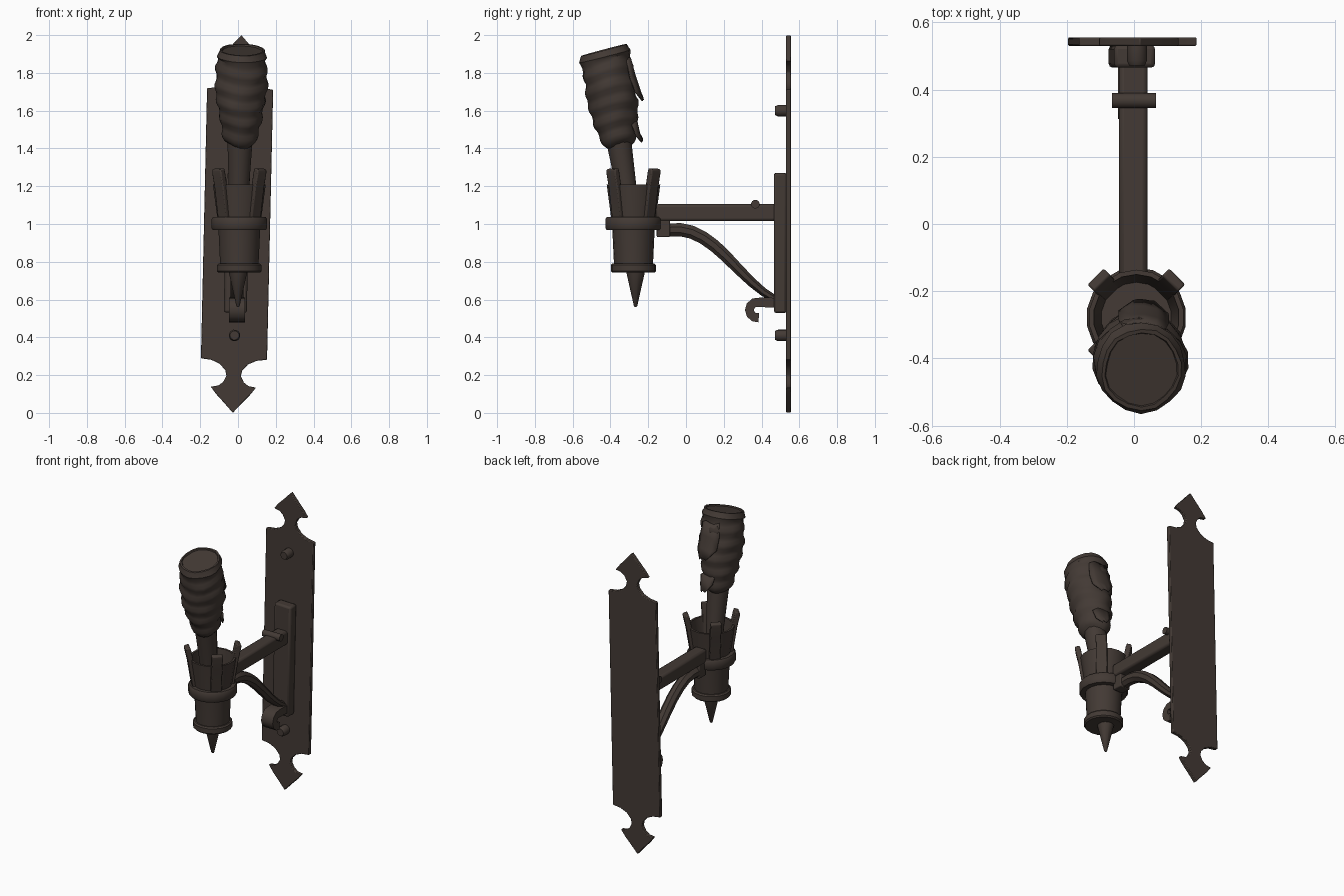
import bpy, bmesh, math, random
from mathutils import Matrix, Vector

if "Cube" in bpy.data.objects:
    bpy.data.objects.remove(bpy.data.objects["Cube"])

random.seed(4)
iron = bpy.data.materials.new("dark_iron_brown")
iron.diffuse_color = (0.056, 0.042, 0.035, 1)
iron.use_nodes = True
iron.node_tree.nodes["Principled BSDF"].inputs["Base Color"].default_value = iron.diffuse_color


def finish(name, bm, matrix=None, bevel=0, angle=35):
    bmesh.ops.remove_doubles(bm, verts=bm.verts, dist=1e-5)
    bmesh.ops.recalc_face_normals(bm, faces=bm.faces)
    if matrix is not None:
        bm.transform(matrix)
    me = bpy.data.meshes.new(name)
    bm.to_mesh(me)
    bm.free()
    me.materials.append(iron)
    ob = bpy.data.objects.new(name, me)
    bpy.context.collection.objects.link(ob)
    if bevel:
        m = ob.modifiers.new("bevel", 'BEVEL')
        m.width, m.segments = bevel, 2
    bpy.ops.object.select_all(action='DESELECT')
    bpy.context.view_layer.objects.active = ob
    ob.select_set(True)
    bpy.ops.object.shade_smooth_by_angle(angle=math.radians(angle))
    return ob


def skin(rings, caps=True):
    """Join equal-length rings of points into a tube."""
    bm = bmesh.new()
    vr = [[bm.verts.new(p) for p in r] for r in rings]
    n = len(vr[0])
    for a, b in zip(vr, vr[1:]):
        for i in range(n):
            j = (i + 1) % n
            bm.faces.new((a[i], a[j], b[j], b[i]))
    if caps:
        bm.faces.new(vr[0])
        bm.faces.new(vr[-1])
    return bm


def lathe(name, profile, n, matrix, warp=None):
    rings = []
    for r, z in profile:
        ring = []
        for i in range(n):
            a = 2 * math.pi * (i + 0.5) / n
            p = Vector((r * math.cos(a), r * math.sin(a), z))
            ring.append(warp(p, a) if warp else p)
        rings.append(ring)
    return finish(name, skin(rings), matrix)


def box(name, lo, hi, bevel=0, matrix=None):
    bm = bmesh.new()
    bmesh.ops.create_cube(bm, size=1)
    lo, hi = Vector(lo), Vector(hi)
    bm.transform(Matrix.Translation((lo + hi) / 2) @ Matrix.Diagonal((hi - lo).to_4d()))
    return finish(name, bm, matrix, bevel)


def sweep(name, path, half_width, sides, power=1.0):
    """Sweep a section along (y, z, half thickness) points in the side plane."""
    rings = []
    for k, (y, z, h) in enumerate(path):
        a, b = path[max(k - 1, 0)], path[min(k + 1, len(path) - 1)]
        t = Vector((0, b[0] - a[0], b[1] - a[1])).normalized()
        nrm = Vector((0, -t.z, t.y))
        ring = []
        for i in range(sides):
            ang = 2 * math.pi * (i + 0.5) / sides
            s = 1 / math.cos(math.pi / sides)
            ring.append(Vector((-0.005 + half_width * s * math.cos(ang), y, z)) + nrm * h * s * math.sin(ang))
        rings.append(ring)
    return finish(name, skin(rings))


# Wall plate with a pointed finial at each end, hung slightly crooked
tilt = Matrix.Translation((-0.005, 0, 1)) @ Matrix.Rotation(math.radians(1.3), 4, 'Y')
end = [(0.175, 0.715), (0.12, 0.722), (0.075, 0.742), (0.045, 0.775), (0.038, 0.805),
       (0.055, 0.838), (0.08, 0.857), (0.12, 0.864), (0.088, 0.905), (0.045, 0.95), (0, 1.0)]
right = [(x, -z) for x, z in reversed(end)] + end
outline = right + [(-x, z) for x, z in reversed(right) if x > 0]
plate = skin([[(x, y, z) for x, z in outline] for y in (0.53, 0.555)])
finish("wall_plate", plate, tilt, 0.004)

# Raised strap and bolts on the plate
box("backing_strap", (-0.06, 0.465, -0.47), (0.062, 0.532, 0.27), 0.012, tilt)
for name, z in (("upper_bolt", 0.6), ("lower_bolt", -0.59)):
    lathe(name, [(0.031, 0), (0.031, 0.048), (0.024, 0.062)], 12,
          tilt @ Matrix.Translation((0, 0.534, z)) @ Matrix.Rotation(math.pi / 2, 4, 'X'))

# Arm, cross pin and block under the arm
box("arm", (-0.044, -0.16, 1.015), (0.04, 0.48, 1.105), 0.014)
lathe("cross_pin", [(0.023, -0.065), (0.023, 0.065)], 12,
      Matrix.Translation((0, 0.367, 1.105)) @ Matrix.Rotation(math.pi / 2, 4, 'Y'))
box("brace_block", (-0.04, -0.155, 0.93), (0.035, -0.085, 1.02), 0.006)

# Curved brace and the curled hook at its foot
sweep("curved_brace", [(-0.1, 0.968, 0.034), (-0.03, 0.97, 0.035), (0.03, 0.957, 0.035),
                       (0.09, 0.928, 0.034), (0.15, 0.885, 0.033), (0.21, 0.83, 0.031),
                       (0.28, 0.758, 0.028), (0.35, 0.69, 0.025), (0.41, 0.64, 0.022),
                       (0.475, 0.6, 0.02)], 0.034, 8)
hook = [(0.48, 0.582, 0.026), (0.43, 0.585, 0.026), (0.39, 0.585, 0.025)]
hook += [(0.378 + 0.042 * math.cos(a), 0.545 + 0.042 * math.sin(a), 0.024)
         for a in (math.radians(d) for d in range(115, 281, 33))]
sweep("curled_hook", hook, 0.043, 4)

# Torch cup with bands, drop spike and four prongs
cup_m = Matrix.Translation((0.007, -0.278, 0))
lathe("cup", [(0.102, 0.76), (0.112, 0.97), (0.118, 1.03), (0.142, 1.21), (0.128, 1.21),
              (0.104, 1.03), (0.098, 0.95)], 18, cup_m)
lathe("cup_band", [(0.115, 0.968), (0.142, 0.968), (0.149, 0.978), (0.149, 1.026),
                   (0.142, 1.036), (0.115, 1.036)], 18, cup_m)
lathe("base_band", [(0.112, 0.742), (0.12, 0.75), (0.12, 0.782), (0.112, 0.79)], 18, cup_m)
lathe("drop_spike", [(0.052, 0.75), (0.009, 0.565), (0.004, 0.56)], 12,
      Matrix.Translation((0.0, -0.267, 0)))
for i in range(4):
    section = [(0.114, 0.014, 1.03), (0.139, 0.016, 1.2), (0.154, 0.017, 1.27), (0.158, 0.014, 1.292)]
    rings = [[(r + sx * t, sy * 0.034, z - sx * 0.004) for sx, sy in ((-1, -1), (1, -1), (1, 1), (-1, 1))]
             for r, t, z in section]
    finish(f"prong_{i + 1}", skin(rings),
           cup_m @ Matrix.Rotation(math.radians(45 + 90 * i), 4, 'Z'), 0.006)

# Leaning torch: local z runs up the handle
axis = Vector((0.022, -0.148, 0.92))
lean = Matrix.Translation((0, -0.285, 1.0)) @ Vector((0, 0, 1)).rotation_difference(axis).to_matrix().to_4x4()
lathe("torch_handle", [(0.05, -0.04), (0.056, 0.2), (0.064, 0.36), (0.072, 0.5)], 12, lean)


def crumple(p, a):
    """Uneven cloth folds, with the top cut on a slant."""
    k = 1 + 0.025 * math.sin(2 * a + 19 * p.z) + 0.018 * math.sin(5 * a - 31 * p.z)
    k += random.uniform(-0.012, 0.012)
    slope = 0.1 * max(0, (p.z - 0.6) / 0.33)
    fold = 0.012 * math.sin(2 * a + 1) * (p.z < 0.88)
    return Vector((p.x * k, p.y * k, p.z + slope * p.y + fold))


wrap = [(0.06, 0.42), (0.08, 0.435)]
levels = 21
for i in range(levels):
    t = i / (levels - 1)
    bulge = 0.088 + 0.052 * math.sin(min(t * 1.5, 1) * math.pi / 2) - 0.008 * t
    wrap.append((bulge + 0.006 * math.sin(i * math.pi / 2 + 0.6), 0.45 + 0.45 * t))
wrap += [(0.127, 0.918), (0.122, 0.934), (0.111, 0.934), (0.108, 0.926)]
lathe("cloth_wrap", wrap, 18, lean, crumple)


# Loose cloth tatters hanging on the back of the wrap
def tatter(name, rows, centre, spread):
    bm = bmesh.new()
    grid = []
    for z, r, w in rows:
        grid.append([bm.verts.new((r * math.cos(a), r * math.sin(a), z + 0.015 * math.sin(7 * s)))
                     for s in (-1, -0.5, 0, 0.5, 1)
                     for a in [math.radians(centre + spread * w * s)]])
    for a, b in zip(grid, grid[1:]):
        for i in range(4):
            bm.faces.new((a[i], a[i + 1], b[i + 1], b[i]))
    ob = finish(name, bm, lean)
    ob.modifiers.new("thickness", 'SOLIDIFY').thickness = 0.006


tatter("upper_tatter", [(0.87, 0.134, 0.9), (0.78, 0.143, 1), (0.7, 0.156, 0.9), (0.645, 0.166, 0.35)], 85, 32)
tatter("lower_tatter", [(0.53, 0.115, 1), (0.47, 0.118, 0.8), (0.43, 0.128, 0.3)], 80, 32)
